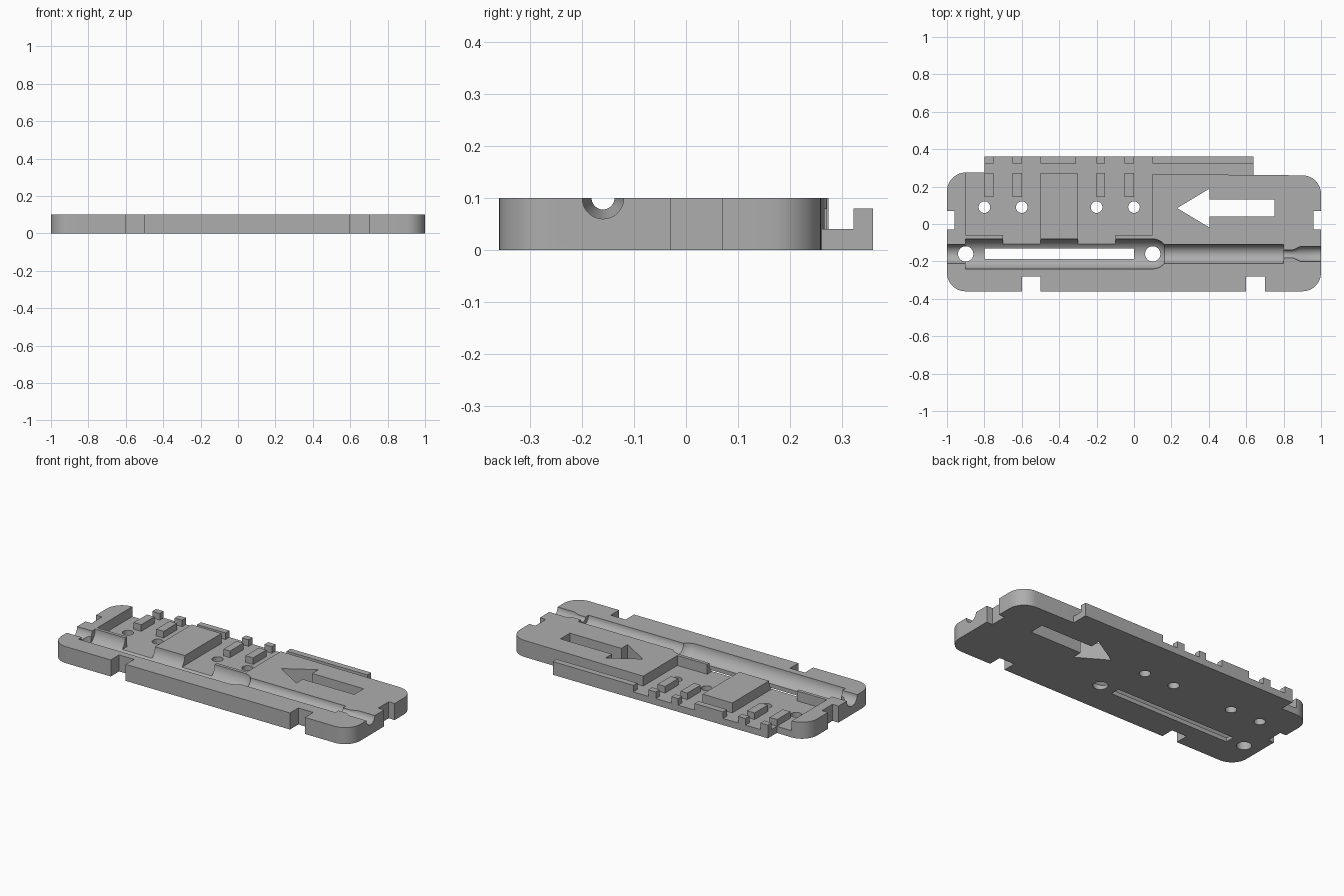
import bpy, bmesh
from math import cos, sin, pi, radians

if "Cube" in bpy.data.objects:
    bpy.data.objects.remove(bpy.data.objects["Cube"], do_unlink=True)

grey = bpy.data.materials.new("plain grey")
grey.use_nodes = True
COLOUR = (0.42, 0.42, 0.42, 1)
grey.diffuse_color = COLOUR
grey.node_tree.nodes["Principled BSDF"].inputs["Base Color"].default_value = COLOUR

TOP, FLOOR, GROOVE_Y = 0.1, 0.04, -0.16


def finish(name, bm):
    bmesh.ops.recalc_face_normals(bm, faces=bm.faces)
    mesh = bpy.data.meshes.new(name)
    bm.to_mesh(mesh)
    bm.free()
    mesh.materials.append(grey)
    ob = bpy.data.objects.new(name, mesh)
    bpy.context.collection.objects.link(ob)
    return ob


def prism(name, pts, z0, z1):
    bm = bmesh.new()
    face = bm.faces.new([bm.verts.new((x, y, z0)) for x, y in pts])
    ext = bmesh.ops.extrude_face_region(bm, geom=[face])
    for v in ext["geom"]:
        if isinstance(v, bmesh.types.BMVert):
            v.co.z = z1
    return finish(name, bm)


def rect(x0, x1, y0, y1):
    return [(x0, y0), (x1, y0), (x1, y1), (x0, y1)]


def arc(cx, cy, r, a0, a1, n):
    return [(cx + r * cos(a0 + (a1 - a0) * i / n), cy + r * sin(a0 + (a1 - a0) * i / n))
            for i in range(n + 1)]


def lathe(name, profile, n=48):
    # revolve (x, radius) pairs about the groove axis
    bm = bmesh.new()
    rings = []
    for x, r in profile:
        rings.append([bm.verts.new((x, GROOVE_Y + r * cos(2 * pi * (i + .5) / n),
                                    TOP + r * sin(2 * pi * (i + .5) / n))) for i in range(n)])
    for a, b in zip(rings, rings[1:]):
        for i in range(n):
            j = (i + 1) % n
            bm.faces.new((a[i], a[j], b[j], b[i]))
    bm.faces.new(rings[0])
    bm.faces.new(rings[-1])
    return finish(name, bm)


def back_edge(x):
    # rear side of the plate runs very slightly askew
    return 0.2675 - 0.0083 * x


# Plate outline with rounded corners, front notches and side notches
R, F = 0.1, -0.36
outline = arc(-0.9, F + R, R, pi, 1.5 * pi, 12)
for x0, x1 in ((-0.6, -0.5), (0.6, 0.7)):
    outline += [(x0, F), (x0, -0.28), (x1, -0.28), (x1, F)]
outline += arc(0.9, F + R, R, -pi / 2, 0, 12)
outline += [(1, -0.03), (0.96, -0.03), (0.96, 0.07), (1, 0.07)]
outline += arc(0.9, back_edge(0.9) - R, R, 0, pi / 2, 12)
outline += arc(-0.9, back_edge(-0.9) - R, R, pi / 2, pi, 12)
outline += [(-1, 0.07), (-0.96, 0.07), (-0.96, -0.03), (-1, -0.03)]
plate = prism("base_plate", outline, 0, TOP)

# Cutters: two stepped pockets, stepped round groove, slot, arrow and holes
pocket_a = [(-0.9, 0.4), (-0.9, -0.06), (-0.7, -0.06), (-0.7, -0.12), (-0.5, -0.12), (-0.5, 0.4)]
pocket_b = [(-0.3, 0.4), (-0.3, -0.12), (-0.1, -0.12), (-0.1, -0.06), (0.1, -0.06), (0.1, 0.4)]
dome = arc(0.1, 0, 0.08, pi / 2, radians(38.7), 8)
groove = [(-1.1, 0.05), (-0.9, 0.05), (-0.9, 0.08)] + dome + [
    (0.8, 0.05), (0.8, 0.022), (0.85, 0.022), (0.89, 0.04), (1.1, 0.04)]
arrow = [(0.23, 0.085), (0.405, -0.02), (0.405, 0.04), (0.75, 0.04),
         (0.75, 0.13), (0.405, 0.13), (0.405, 0.19)]
cutters = [prism("pocket_cutter", p, FLOOR, 0.2) for p in (pocket_a, pocket_b)]
cutters.append(lathe("groove_cutter", groove))
cutters.append(prism("slot_cutter", rect(-0.8, 0, -0.187, -0.13), -0.1, 0.2))
cutters.append(prism("arrow_cutter", arrow, -0.1, 0.2))
holes = [(x, 0.09, 0.031) for x in (-0.8, -0.6, -0.2, 0)]
holes += [(x, GROOVE_Y, 0.041) for x in (-0.9, 0.1)]
for x, y, r in holes:
    cutters.append(prism("hole_cutter", arc(x, y, r, 0.05, 2 * pi + 0.05, 32)[:-1], -0.1, 0.2))

bpy.context.view_layer.objects.active = plate
for cutter in cutters:
    mod = plate.modifiers.new("cut", "BOOLEAN")
    mod.operation, mod.solver, mod.object = "DIFFERENCE", "EXACT", cutter
    bpy.ops.object.modifier_apply(modifier=mod.name)
    bpy.data.objects.remove(cutter, do_unlink=True)

bpy.ops.object.select_all(action="DESELECT")
plate.select_set(True)
bpy.ops.object.shade_smooth_by_angle(angle=radians(25))

# Low ledge along the back
prism("rear_ledge", [(-0.8, back_edge(-0.8)), (0.64, back_edge(0.64)),
                     (0.64, 0.36), (-0.8, 0.36)], 0, FLOOR)

# Raised lip segments on the ledge, and guide blocks in the pockets
guides = [(-0.8, -0.75), (-0.65, -0.6), (-0.2, -0.155), (-0.05, 0)]
for x0, x1 in guides + [(-0.5, -0.31), (0.1, 0.64)]:
    prism("ledge_lip", rect(x0, x1, 0.323, 0.36), FLOOR, 0.08)
for x0, x1 in guides:
    prism("guide_block", rect(x0, x1, 0.145, 0.272), FLOOR, 0.08)
